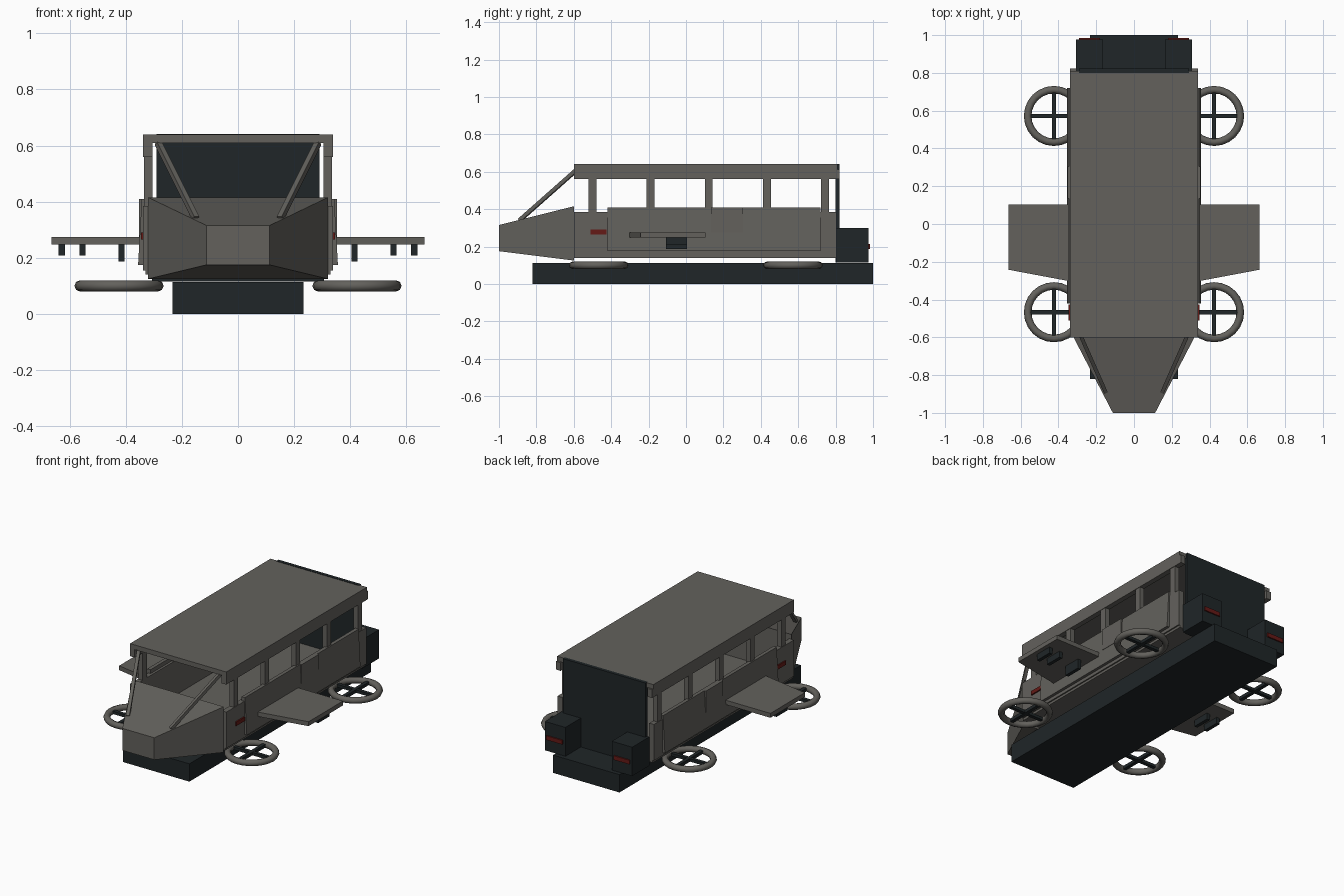
import bpy, bmesh, math
from mathutils import Vector

if "Cube" in bpy.data.objects:
    bpy.data.objects.remove(bpy.data.objects["Cube"])


def material(name, color):
    m = bpy.data.materials.new(name)
    m.diffuse_color = (*color, 1)
    m.use_nodes = True
    m.node_tree.nodes["Principled BSDF"].inputs["Base Color"].default_value = m.diffuse_color
    return m


HULL = material("warm_grey", (0.125, 0.12, 0.108))
DARK = material("blue_black", (0.014, 0.019, 0.021))
RED = material("lamp_red", (0.13, 0.01, 0.008))


def finish(name, bm, mat):
    bmesh.ops.recalc_face_normals(bm, faces=bm.faces)
    me = bpy.data.meshes.new(name)
    bm.to_mesh(me)
    bm.free()
    me.materials.append(mat)
    ob = bpy.data.objects.new(name, me)
    bpy.context.collection.objects.link(ob)
    return ob


def box(name, x, y, z, mat):
    bm = bmesh.new()
    bmesh.ops.create_cube(bm, size=1)
    for v in bm.verts:
        v.co = [(a + b) / 2 + c * (b - a) for (a, b), c in zip((x, y, z), v.co)]
    return finish(name, bm, mat)


def loft(name, ring_a, ring_b, mat):
    """Solid between two matching outlines."""
    bm = bmesh.new()
    a = [bm.verts.new(p) for p in ring_a]
    b = [bm.verts.new(p) for p in ring_b]
    bm.faces.new(a)
    bm.faces.new(b)
    n = len(a)
    for i in range(n):
        j = (i + 1) % n
        bm.faces.new((a[i], a[j], b[j], b[i]))
    return finish(name, bm, mat)


def bar(name, p, q, size, mat):
    p, q = Vector(p), Vector(q)
    ob = box(name, (-size / 2, size / 2), (-size / 2, size / 2),
             (-(q - p).length / 2, (q - p).length / 2), mat)
    ob.location = (p + q) / 2
    ob.rotation_mode = 'QUATERNION'
    ob.rotation_quaternion = (q - p).to_track_quat('Z', 'Y')
    return ob


def rect(hx, y, z0, z1):
    return [(-hx, y, z0), (hx, y, z0), (hx, y, z1), (-hx, y, z1)]


# Central body
box("keel", (-0.233, 0.233), (-0.82, 1.0), (0, 0.113), DARK)
box("cabin_floor", (-0.33, 0.33), (-0.6, 0.805), (0.14, 0.165), HULL)
box("roof", (-0.338, 0.338), (-0.6, 0.81), (0.61, 0.64), HULL)
box("back_panel", (-0.29, 0.29), (0.80, 0.822), (0.115, 0.642), DARK)
loft("nose", rect(0.32, -0.6, 0.125, 0.415), rect(0.112, -1.0, 0.175, 0.315), HULL)

for s, side in ((-1, "left"), (1, "right")):
    def sbox(name, x, y, z, mat):
        return box(f"{side}_{name}", tuple(sorted((s * x[0], s * x[1]))), y, z, mat)

    # Side wall, roof rail and window pillars
    sbox("wall", (0.305, 0.338), (-0.6, 0.805), (0.155, 0.385), HULL)
    sbox("roof_rail", (0.305, 0.338), (-0.6, 0.822), (0.56, 0.612), HULL)
    for i in range(5):
        y = -0.5 + 0.311 * i
        sbox(f"pillar_{i}", (0.305, 0.335), (y - 0.021, y + 0.021), (0.38, 0.565), HULL)
    # Slanted armour skirt and door plate
    prof = [(0.32, 0.175), (0.356, 0.175), (0.343, 0.41), (0.32, 0.41)]
    loft(f"{side}_skirt", [(s * x, -0.42, z) for x, z in prof],
         [(s * x, 0.72, z) for x, z in prof], HULL)
    sbox("door_plate", (0.33, 0.353), (0.135, 0.305), (0.275, 0.41), HULL)
    sbox("side_lamp", (0.33, 0.346), (-0.51, -0.425), (0.265, 0.29), RED)
    # Windscreen strut
    bar(f"{side}_strut", (s * 0.285, -0.585, 0.61), (s * 0.15, -0.89, 0.34), 0.02, HULL)
    # Stub wing with pods hanging below
    plan = [(0.33, 0.103), (0.665, 0.103), (0.665, -0.242), (0.33, -0.305)]
    loft(f"{side}_wing", [(s * x, y, 0.247) for x, y in plan],
         [(s * x, y, 0.275) for x, y in plan], HULL)
    for i, (x, z0) in enumerate(((0.415, 0.187), (0.554, 0.208), (0.628, 0.208))):
        sbox(f"pod_{i}", (x - 0.011, x + 0.011), (-0.107, 0.005), (z0, 0.249), DARK)
    # Rear thruster and lamp
    sbox("thruster", (0.163, 0.306), (0.805, 0.977), (0.115, 0.298), DARK)
    sbox("tail_lamp", (0.18, 0.292), (0.97, 0.985), (0.188, 0.214), RED)
    # Lift rings with crossed spokes
    for y, end in ((-0.467, "front"), (0.572, "rear")):
        bpy.ops.mesh.primitive_torus_add(location=(s * 0.424, y, 0.1), major_radius=0.139,
                                         minor_radius=0.02, major_segments=24, minor_segments=8)
        ring = bpy.context.object
        ring.name = f"{side}_{end}_lift_ring"
        ring.data.materials.append(HULL)
        bpy.ops.object.shade_smooth_by_angle(angle=math.radians(50))
        sbox(f"{end}_spoke_long", (0.413, 0.435), (y - 0.135, y + 0.135), (0.09, 0.11), DARK)
        sbox(f"{end}_spoke_cross", (0.289, 0.559), (y - 0.011, y + 0.011), (0.091, 0.109), DARK)
